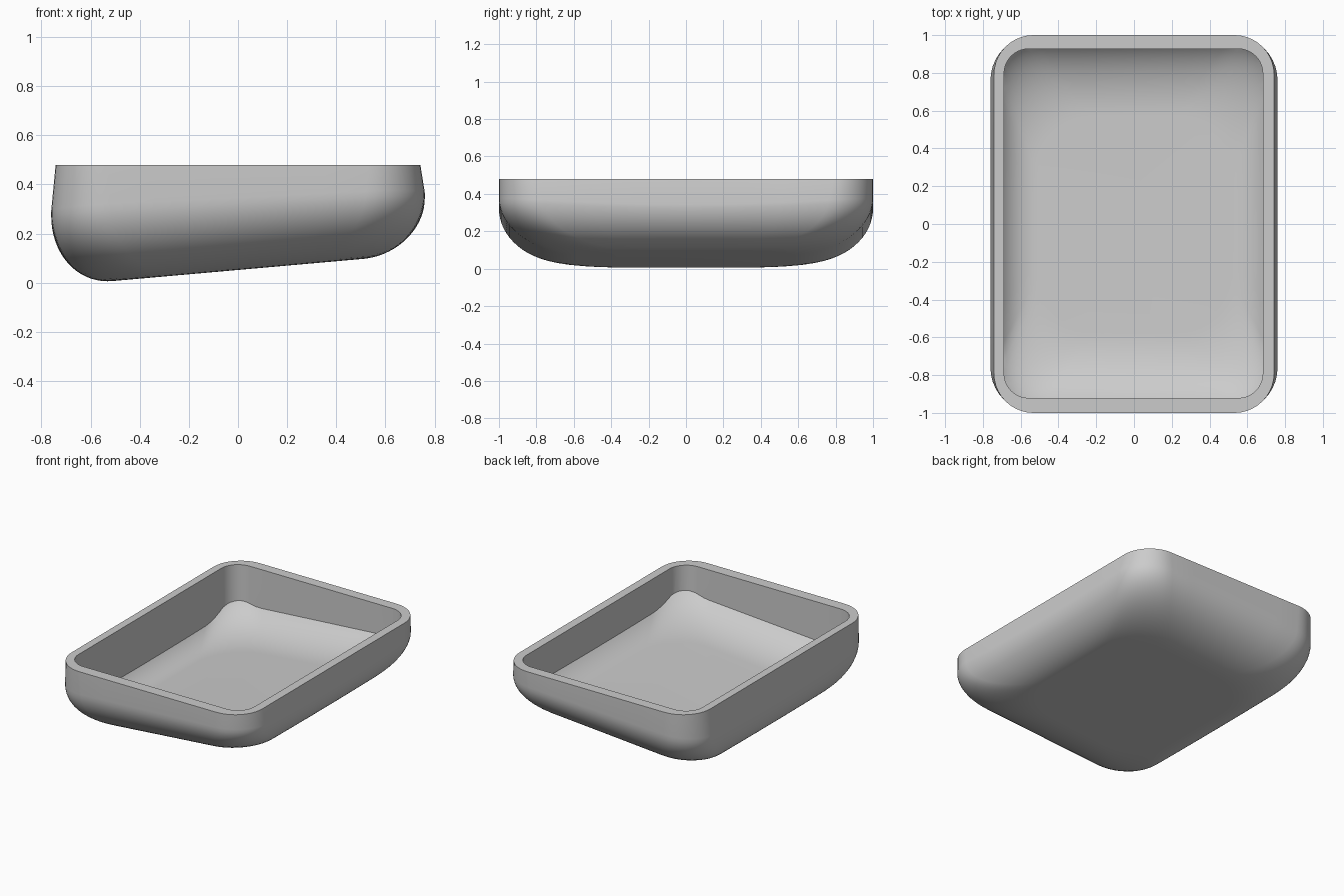
import bpy, bmesh, math

if "Cube" in bpy.data.objects:
    bpy.data.objects.remove(bpy.data.objects["Cube"])

ARC = 10        # segments per plan corner
STEPS = 18      # segments down the rounded underside
RIM_Z = 0.48


def rounded_rect(hx, hy, r):
    """Outline of a rounded rectangle, with points along the straight sides."""
    corners = []
    for cx, cy, a0 in ((1, 1, 0), (-1, 1, 90), (-1, -1, 180), (1, -1, 270)):
        corners.append([(cx * (hx - r) + r * math.cos(math.radians(a0 + 90 * i / ARC)),
                         cy * (hy - r) + r * math.sin(math.radians(a0 + 90 * i / ARC)))
                        for i in range(ARC + 1)])
    pts = []
    for k in range(4):
        pts += corners[k]
        (ax, ay), (bx, by) = corners[k][-1], corners[(k + 1) % 4][0]
        pts += [(ax + (bx - ax) * j / 6, ay + (by - ay) * j / 6) for j in range(1, 6)]
    return pts


def loft(name, rings):
    """Closed solid through a list of matching rings."""
    bm = bmesh.new()
    loops = [[bm.verts.new(p) for p in ring] for ring in rings]
    n = len(loops[0])
    for a, b in zip(loops, loops[1:]):
        for i in range(n):
            bm.faces.new((a[i], a[(i + 1) % n], b[(i + 1) % n], b[i]))
    bm.faces.new(loops[0])
    bm.faces.new(loops[-1])
    bmesh.ops.recalc_face_normals(bm, faces=bm.faces)
    me = bpy.data.meshes.new(name)
    bm.to_mesh(me)
    bm.free()
    ob = bpy.data.objects.new(name, me)
    bpy.context.collection.objects.link(ob)
    return ob


def body_rings(lift=0.0):
    """Drafted wall, then a rounded underside easing into a sloping base."""
    rings = [[(x, y, RIM_Z + lift) for x, y in rounded_rect(0.742, 1.0, 0.21)]]
    for s in range(STEPS + 1):
        t = math.pi / 2 * s / STEPS
        inset, drop = 1 - math.cos(t), math.sin(t)
        ring = []
        for x, y in rounded_rect(0.76 - 0.25 * inset, 1.0 - 0.43 * inset, 0.24 + 0.06 * inset):
            base = 0.052 + 0.0885 * x
            height = 0.255 - 0.04 * x + 0.04 * y * y
            ring.append((x, y, base + height * (1 - drop) + lift))
        rings.append(ring)
    return rings


def boolean(target, cutter, operation):
    mod = target.modifiers.new("cut", 'BOOLEAN')
    mod.operation = operation
    mod.solver = 'EXACT'
    mod.object = cutter
    bpy.context.view_layer.objects.active = target
    bpy.ops.object.modifier_apply(modifier=mod.name)
    bpy.data.objects.remove(cutter, do_unlink=True)


# Outer body
tray = loft("tray", body_rings())

# Hollow: straight-walled pocket whose floor follows the underside
pocket = loft("pocket_cutter", [[(x - 0.003, y + 0.003, z)
              for x, y in rounded_rect(0.685, 0.924, 0.13)] for z in (0.7, -0.2)])
boolean(pocket, loft("floor_cutter", body_rings(0.06)), 'INTERSECT')
boolean(tray, pocket, 'DIFFERENCE')

# Colour and smooth shading
grey = bpy.data.materials.new("light grey")
grey.diffuse_color = (0.6, 0.6, 0.6, 1)
grey.use_nodes = True
grey.node_tree.nodes["Principled BSDF"].inputs["Base Color"].default_value = grey.diffuse_color
tray.data.materials.clear()
tray.data.materials.append(grey)
for o in bpy.context.selected_objects:
    o.select_set(False)
tray.select_set(True)
bpy.context.view_layer.objects.active = tray
bpy.ops.object.shade_smooth_by_angle(angle=math.radians(30))
